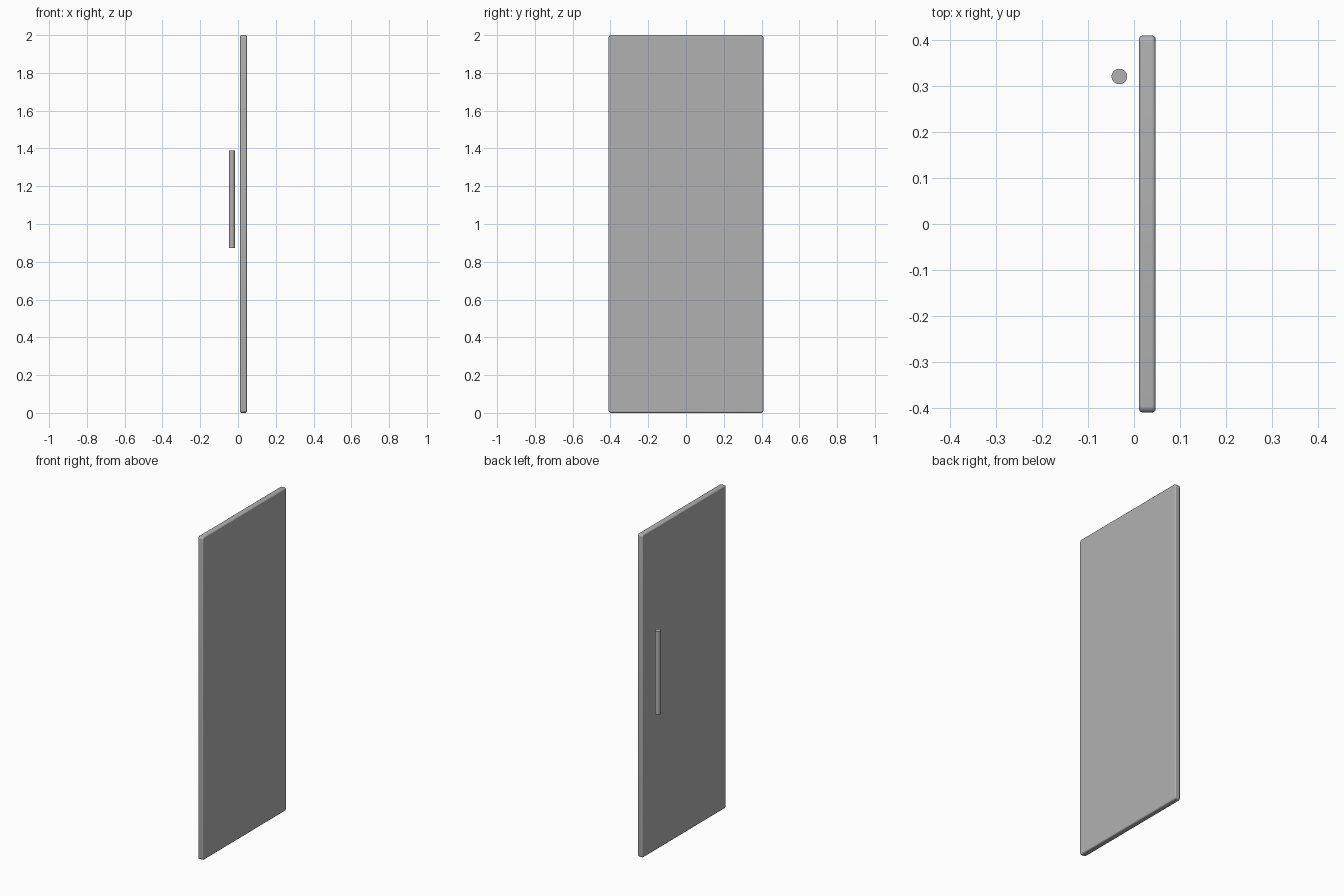
import bpy
import bmesh

if "Cube" in bpy.data.objects:
    bpy.data.objects.remove(bpy.data.objects["Cube"])

# shared dark grey finish
grey = bpy.data.materials.new("dark_grey")
grey.diffuse_color = (0.44, 0.44, 0.44, 1)
grey.use_nodes = True
grey.node_tree.nodes["Principled BSDF"].inputs["Base Color"].default_value = grey.diffuse_color

# door panel: thin slab with rounded corners and softened edges
bpy.ops.mesh.primitive_cube_add(size=1, location=(0.029, 0, 1))
panel = bpy.context.object
panel.name = "door_panel"
panel.scale = (0.036, 0.82, 2.0)
bpy.ops.object.transform_apply(location=False, rotation=False, scale=True)
panel.data.materials.append(grey)

# round the four corners seen from the side
bm = bmesh.new()
bm.from_mesh(panel.data)
corners = [e for e in bm.edges if abs(e.verts[0].co.x - e.verts[1].co.x) > 0.01]
bmesh.ops.bevel(bm, geom=corners, offset=0.014, segments=5, profile=0.5, affect='EDGES')
bm.to_mesh(panel.data)
bm.free()

# soften both face outlines, keeping the large faces flat-shaded
bpy.ops.object.shade_smooth()
bevel = panel.modifiers.new("soft_edges", 'BEVEL')
bevel.width = 0.008
bevel.segments = 4
bevel.limit_method = 'ANGLE'
bevel.harden_normals = True

# pull handle: upright round bar standing clear of the panel
bpy.ops.mesh.primitive_cylinder_add(vertices=32, radius=0.0168, depth=0.516,
                                    location=(-0.032, 0.321, 1.132))
handle = bpy.context.object
handle.name = "pull_handle"
handle.data.materials.append(grey)
bpy.ops.object.shade_smooth_by_angle()
